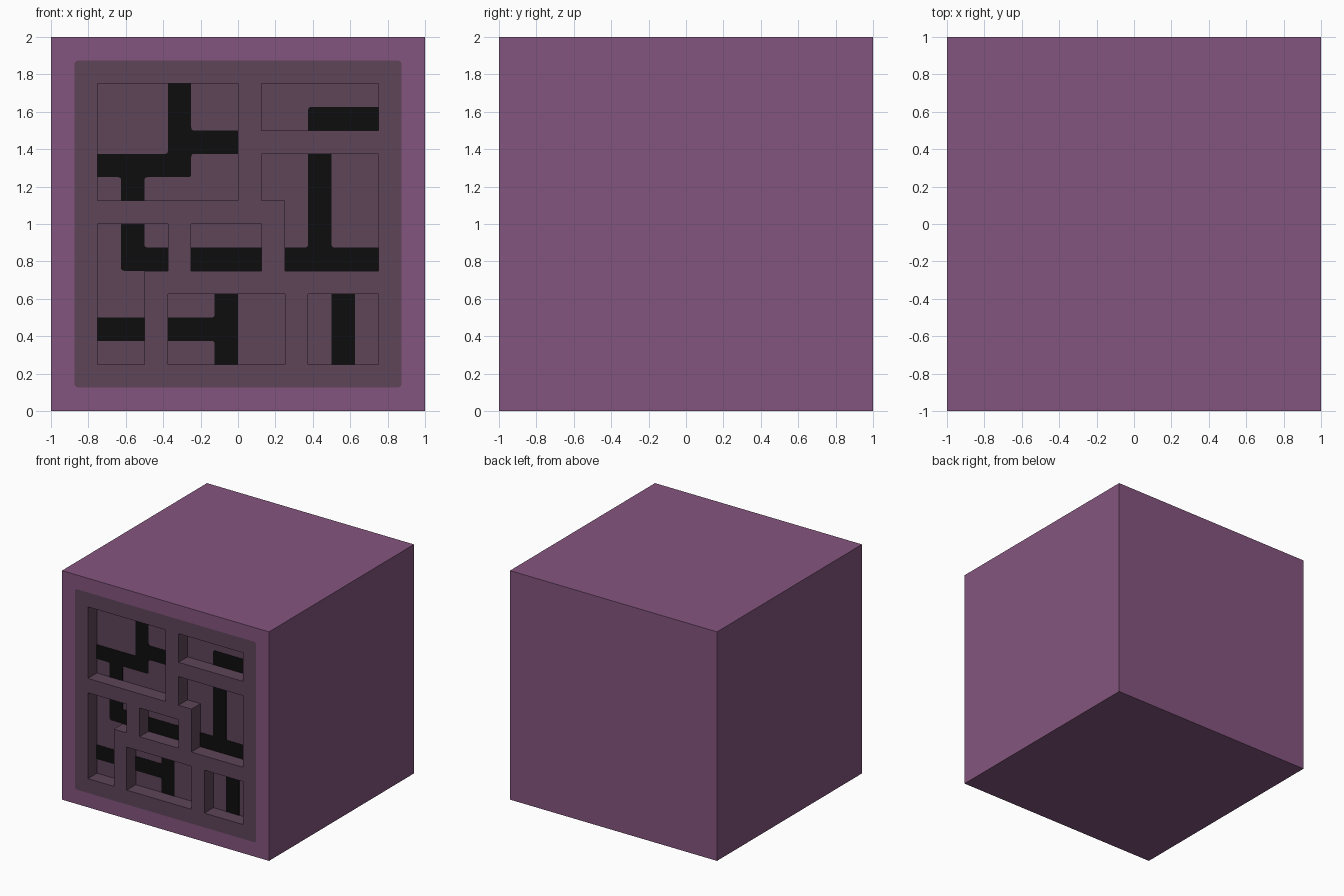
import bpy, bmesh
from mathutils import Vector

if "Cube" in bpy.data.objects:
    bpy.data.objects.remove(bpy.data.objects["Cube"], do_unlink=True)


def material(name, rgb):
    lin = [(c / 255 / 12.92) if c < 10 else ((c / 255 + 0.055) / 1.055) ** 2.4 for c in rgb]
    m = bpy.data.materials.new(name)
    m.use_nodes = True
    m.diffuse_color = (*lin, 1)
    bsdf = m.node_tree.nodes["Principled BSDF"]
    bsdf.inputs["Base Color"].default_value = (*lin, 1)
    bsdf.inputs["Roughness"].default_value = 0.8
    return m


PURPLE = material("plum purple", (132, 85, 126))
GREY = material("dark mauve", (94, 69, 89))
BLACK = material("near black", (13, 13, 13))

# The front is laid out on a 16 x 16 grid: column from the left, row from the top
FRONT, FLOOR = -1.0, -0.875


def place(p, y):
    return Vector((-1 + p[0] / 8, y, 2 - p[1] / 8))


def rect(a, b, c, d):
    return [(a, b), (c, b), (c, d), (a, d)]


def on_outline(p, loop):
    """True when grid point p lies on one of the straight sides of the loop."""
    for a, b in zip(loop, loop[1:] + loop[:1]):
        if (min(a[0], b[0]) <= p[0] <= max(a[0], b[0])
                and min(a[1], b[1]) <= p[1] <= max(a[1], b[1])):
            return True
    return False


def rounded(loop, r, sharp=(), steps=4):
    """Round the corners of a loop, except those touching the sharp outline."""
    out = []
    for i, p in enumerate(loop):
        if sharp and on_outline(p, sharp):
            out.append(p)
            continue
        p = Vector(p)
        a = p + (Vector(loop[i - 1]) - p).normalized() * r
        b = p + (Vector(loop[(i + 1) % len(loop)]) - p).normalized() * r
        for s in range(steps + 1):
            t = s / steps
            out.append(tuple(a * (1 - t) ** 2 + p * 2 * t * (1 - t) + b * t * t))
    return out


# Each pocket outline with the dark marks painted on its floor
POCKETS = [
    (rect(2, 2, 8, 7), [[(5, 2), (6, 2), (6, 4), (8, 4), (8, 5), (6, 5), (6, 6),
                         (4, 6), (4, 7), (3, 7), (3, 6), (2, 6), (2, 5), (5, 5)]]),
    (rect(9, 2, 14, 4), [rect(11, 3, 14, 4)]),
    ([(9, 5), (14, 5), (14, 10), (10, 10), (10, 7), (9, 7)],
     [[(11, 5), (12, 5), (12, 9), (14, 9), (14, 10), (10, 10), (10, 9), (11, 9)]]),
    ([(2, 8), (5, 8), (5, 10), (4, 10), (4, 14), (2, 14)],
     [[(3, 8), (4, 8), (4, 9), (5, 9), (5, 10), (3, 10)], rect(2, 12, 4, 13)]),
    (rect(6, 8, 9, 10), [rect(6, 9, 9, 10)]),
    (rect(5, 11, 10, 14), [[(7, 11), (8, 11), (8, 14), (7, 14), (7, 13), (5, 13),
                            (5, 12), (7, 12)]]),
    (rect(11, 11, 14, 14), [rect(12, 11, 13, 14)]),
]


def edge_loop(bm, loop, y):
    vs = [bm.verts.new(place(p, y)) for p in loop]
    return vs, [bm.edges.new((vs[i - 1], vs[i])) for i in range(len(vs))]


def fill_between(bm, edges, mat):
    res = bmesh.ops.triangle_fill(bm, edges=edges, normal=(0, -1, 0), use_beauty=True)
    for g in res["geom"]:
        if isinstance(g, bmesh.types.BMFace):
            g.material_index = mat


def sink(bm, vs, y, mat):
    """Walls from a front loop back to depth y, closed by a flat face."""
    deep = [bm.verts.new((v.co.x, y, v.co.z)) for v in vs]
    for i in range(len(vs)):
        bm.faces.new((vs[i - 1], vs[i], deep[i], deep[i - 1])).material_index = mat
    bm.faces.new(deep).material_index = mat


def finish(bm, name, mats):
    bmesh.ops.recalc_face_normals(bm, faces=bm.faces[:])
    me = bpy.data.meshes.new(name)
    bm.to_mesh(me)
    bm.free()
    for m in mats:
        me.materials.append(m)
    ob = bpy.data.objects.new(name, me)
    bpy.context.collection.objects.link(ob)
    return ob


# Block: purple box with a round-cornered front panel and sunken pockets
bm = bmesh.new()
box_v, box_e = edge_loop(bm, rect(0, 0, 16, 16), FRONT)
_, panel_e = edge_loop(bm, rounded(rect(1, 1, 15, 15), 0.2), FRONT)
pocket_loops = [edge_loop(bm, outline, FRONT) for outline, _ in POCKETS]
fill_between(bm, box_e + panel_e, 0)
fill_between(bm, panel_e + [e for _, es in pocket_loops for e in es], 1)
sink(bm, box_v, 1.0, 0)
for vs, _ in pocket_loops:
    sink(bm, vs, FLOOR, 1)
finish(bm, "block", [PURPLE, GREY])

# Marks: thin dark plates on the pocket floors
bm = bmesh.new()
for outline, marks in POCKETS:
    for mark in marks:
        vs = [bm.verts.new(place(p, FLOOR - 0.003)) for p in rounded(mark, 0.13, outline)]
        bm.faces.new(vs)
        sink(bm, vs, FLOOR + 0.002, 0)
finish(bm, "pocket_marks", [BLACK])
